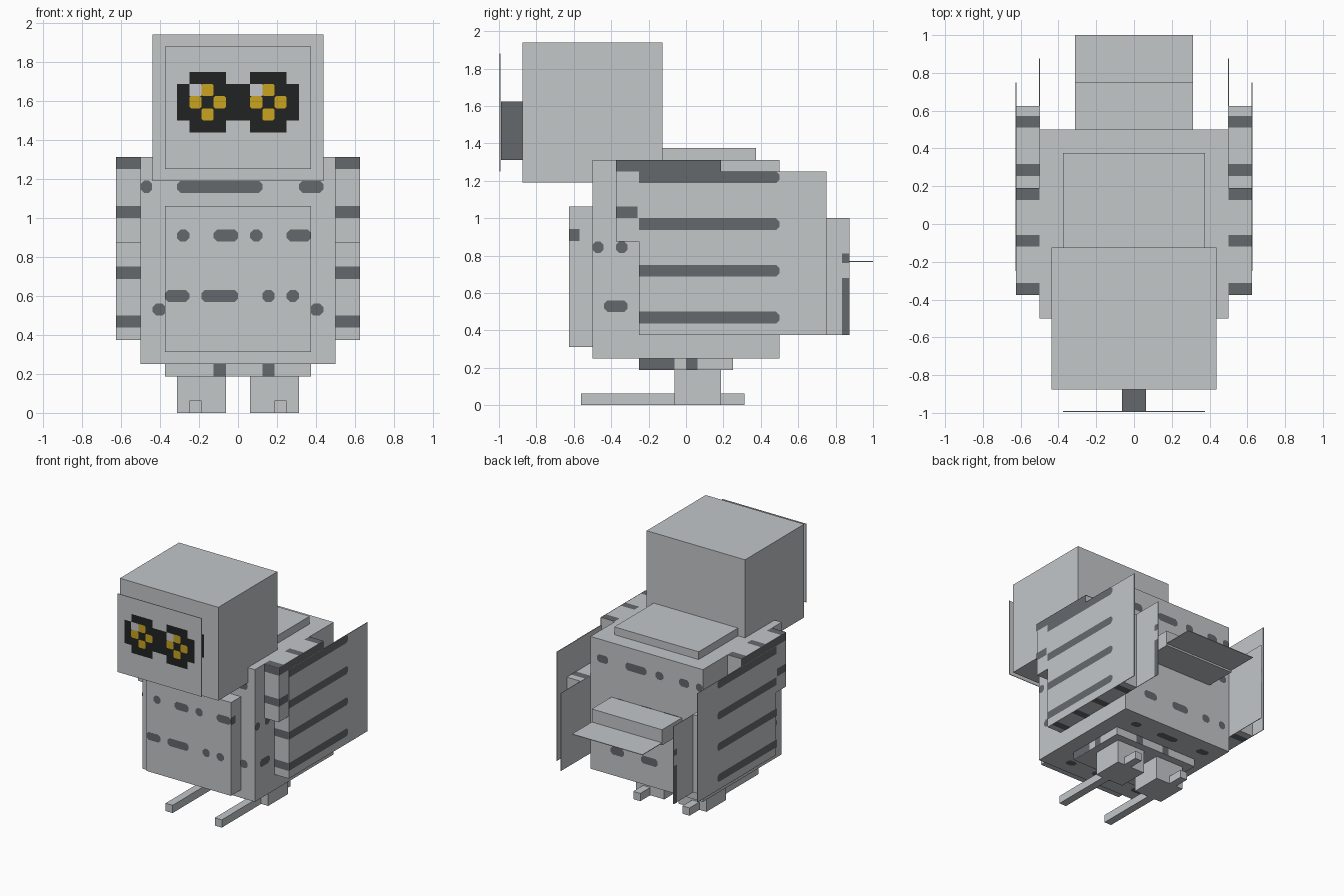
import bpy, bmesh
from mathutils import Vector

cube = bpy.data.objects.get("Cube")
if cube:
    bpy.data.objects.remove(cube, do_unlink=True)


def material(name, rgb):
    m = bpy.data.materials.new(name)
    m.use_nodes = True
    col = (*rgb, 1.0)
    m.diffuse_color = col
    bsdf = m.node_tree.nodes["Principled BSDF"]
    bsdf.inputs["Base Color"].default_value = col
    bsdf.inputs["Roughness"].default_value = 0.9
    return m


LIGHT = material("light_grey", (0.546, 0.571, 0.584))
DARK = material("dark_grey", (0.130, 0.140, 0.152))
BLACK = material("black", (0.015, 0.016, 0.016))
GOLD = material("gold", (0.578, 0.370, 0.014))
SHINE = material("eye_shine", (0.56, 0.56, 0.61))


def finish(name, bm, mat):
    me = bpy.data.meshes.new(name)
    bm.to_mesh(me)
    bm.free()
    me.materials.append(mat)
    ob = bpy.data.objects.new(name, me)
    bpy.context.collection.objects.link(ob)
    return ob


def box(name, xr, yr, zr, mat=LIGHT):
    """Box given by its range on each axis."""
    bm = bmesh.new()
    bmesh.ops.create_cube(bm, size=1)
    for v in bm.verts:
        v.co = [(r[0] + r[1]) / 2 + c * abs(r[1] - r[0])
                for c, r in zip(v.co, (xr, yr, zr))]
    return finish(name, bm, mat)


def marks(name, axis, pos, out, rects, mat=DARK, cut=0.0):
    """Flat marks (u0, u1, v0, v1) on a plane facing `out` along the axis."""
    bm = bmesh.new()
    ua, va = [i for i in range(3) if i != axis]
    for u0, u1, v0, v1 in rects:
        u0, u1 = sorted((u0, u1))
        c = cut
        pts = [(u0, v0), (u1, v0), (u1, v1), (u0, v1)]
        if c:
            pts = [(u0 + c, v0), (u1 - c, v0), (u1, v0 + c), (u1, v1 - c),
                   (u1 - c, v1), (u0 + c, v1), (u0, v1 - c), (u0, v0 + c)]
        vs = []
        for u, v in pts:
            p = Vector((0, 0, 0))
            p[axis], p[ua], p[va] = pos, u, v
            vs.append(bm.verts.new(p))
        f = bm.faces.new(vs)
        f.normal_update()
        if f.normal[axis] * out < 0:
            f.normal_flip()
    return finish(name, bm, mat)


def row(z, spans, h=0.0625):
    """Marks of one height at several spans."""
    return [(a, b, z - h / 2, z + h / 2) for a, b in spans]


E = 0.002   # lift of painted marks
P = 0.0625  # one colour cell
R = 0.018   # corner cut of spots

# Head, face plate and beak
box("head", (-0.4375, 0.4375), (-0.875, -0.125), (1.19, 1.94))
box("face_plate", (-0.375, 0.375), (-0.996, -0.991), (1.25, 1.88))
box("beak_upper", (-P, P), (-0.99, -0.875), (1.4375, 1.625), DARK)
box("beak_lower", (-P, P), (-0.99, -0.875), (1.3125, 1.4375), DARK)

# Eyes, on the face plate and on the head behind it
for part, y in (("plate", -0.996), ("head", -0.875)):
    marks(part + "_eye_mask", 1, y - 0.0015, -1,
          [(-0.3125, 0.3125, 1.5, 1.6875), (-0.25, -P, 1.6875, 1.75),
           (P, 0.25, 1.6875, 1.75), (-0.25, -P, 1.4375, 1.5),
           (P, 0.25, 1.4375, 1.5)], BLACK)
    for side, x in (("left", 0.15625), ("right", -0.15625)):
        petals = [(x - P / 2 + i * P, x + P / 2 + i * P,
                   1.5625 + j * P, 1.625 + j * P)
                  for i, j in ((1, 0), (-1, 0), (0, 1), (0, -1))]
        marks(f"{part}_{side}_iris", 1, y - 0.003, -1, petals, GOLD, 0.008)
        marks(f"{part}_{side}_shine", 1, y - 0.003, -1,
              [(x - 1.5 * P, x - 0.5 * P, 1.625, 1.6875)], SHINE)

# Body, chest, shoulders and belly
box("body", (-0.5, 0.5), (-0.5, 0.5), (0.25, 1.3125))
box("chest", (-0.375, 0.375), (-0.625, -0.5), (0.3125, 1.0625))
box("shoulder_pad", (-0.375, 0.375), (-0.375, 0.375), (1.3125, 1.375))
box("belly", (-0.375, 0.375), (-0.25, 0.25), (0.1875, 0.25))

# Spots on the torso
marks("body_front_spots", 1, -0.5 - E, -1,
      row(1.16, [(-0.5, -0.44), (-0.3125, 0.125), (0.3125, 0.4375)])
      + row(0.53, [(-0.4375, -0.37), (0.37, 0.4375)]), cut=R)
marks("chest_spots", 1, -0.625 - E, -1,
      row(0.91, [(-0.3125, -0.25), (-0.125, 0), (P, 0.125), (0.25, 0.375)])
      + row(0.6, [(-0.375, -0.25), (-0.1875, 0), (0.125, 0.1875),
                  (0.25, 0.3125)]), cut=R)
marks("body_back_spots", 1, 0.5 + E, 1,
      row(1.16, [(0.34, 0.44), (0, 0.1875), (-0.15, -0.08), (-0.38, -0.29),
                 (-0.5, -0.44)])
      + row(0.85, [(0.19, 0.27), (-P, P), (-0.3, -0.14), (-0.47, -0.4)])
      + row(0.45, [(0.2, 0.32), (-0.1, 0.05), (-0.31, -0.24),
                   (-0.46, -0.4)]), cut=R)
marks("body_bottom_spots", 2, 0.25 - E, -1,
      [(x, x + w, y, y + P) for y in (-0.41, 0.34)
       for x, w in ((-0.4, 0.1), (-0.1, 0.18), (0.25, 0.08))], cut=R)
for out in (-1, 1):
    marks("belly_bands", 1, out * (0.25 + E), out,
          row(0.21875, [(-0.125, -P), (0.125, 0.1875)]))

# Parts in pairs
for side, s in (("left", 1), ("right", -1)):
    W = (s * 0.5, s * 0.625)

    # Spots on the flanks
    marks(side + "_flank_spots", 0, s * (0.5 + E), s,
          row(0.845, [(-0.5, -0.44), (-0.375, -0.3125)])
          + row(0.53, [(-0.4375, -0.3125)]), cut=R)
    marks(side + "_chest_side_spot", 0, s * (0.375 + E), s,
          row(0.91, [(-0.625, -0.57)]))
    marks(side + "_belly_side_bands", 0, s * (0.375 + E), s,
          row(0.21875, [(-0.25, -P), (0, P)]))

    # Wing: shoulder block, lower block, outer and inner feather sheets
    box(side + "_wing_shoulder", W, (-0.375, 0.1875), (0.875, 1.3125))
    box(side + "_wing_lower", W, (-0.25, 0.625), (0.375, 1.0))
    box(side + "_wing_outer_sheet", (s * 0.622, s * 0.627), (-0.25, 0.75),
        (0.375, 1.25))
    box(side + "_wing_inner_sheet", (s * 0.498, s * 0.502), (0.45, 0.875),
        (0.375, 1.0))

    # Wing stripes
    marks(side + "_wing_stripes", 0, s * (0.627 + E), s,
          [(-0.25, 0.44, z, z + P) for z in (0.4375, 0.6875, 0.9375, 1.1875)])
    marks(side + "_wing_stripe_ends", 0, s * (0.627 + E), s,
          [(0.4, 0.5, z, z + P) for z in (0.4375, 0.6875, 0.9375, 1.1875)],
          cut=R)
    marks(side + "_shoulder_stripes", 0, s * (0.625 + E), s,
          [(-0.375, 0.1875, 1.25, 1.3125), (-0.375, -0.26, 1.0, 1.0625)])
    marks(side + "_shoulder_front_stripes", 1, -0.375 - E, -1,
          [(*W, z, z + P) for z in (1.0, 1.25)])
    marks(side + "_wing_front_stripes", 1, -0.25 - E, -1,
          [(*W, z, z + P) for z in (0.4375, 0.6875)])
    marks(side + "_shoulder_top_stripes", 2, 1.3125 + E, 1,
          [(*W, y, y + P) for y in (-0.375, -0.12, 0.127)])
    marks(side + "_wing_top_stripes", 2, 1.0 + E, 1,
          [(*W, y, y + P) for y in (0.255, 0.51)])
    marks(side + "_wing_bottom_stripes", 2, 0.375 - E, -1,
          [(*W, y, y + P) for y in (-0.2, 0.03, 0.255, 0.51)])
    marks(side + "_inner_sheet_marks", 0, s * (0.502 + E), s,
          [(0.835, 0.875, 0.375, 0.68), (0.835, 0.875, 0.76, 0.81)])

    # Legs and toes
    box(side + "_leg", (s * P, s * 0.3125), (-P, 0.1875), (0, 0.1875))
    T = (s * 0.1875, s * 0.25)
    box(side + "_front_toe", T, (-0.5625, -P), (0, P))
    box(side + "_back_toe", T, (0.1875, 0.3125), (0, P))

# Tail
box("tail_base", (-0.3125, 0.3125), (0.5, 0.75), (0.75, 0.875))
box("tail_feathers", (-0.3125, 0.3125), (0.75, 1.0), (0.765, 0.77))
